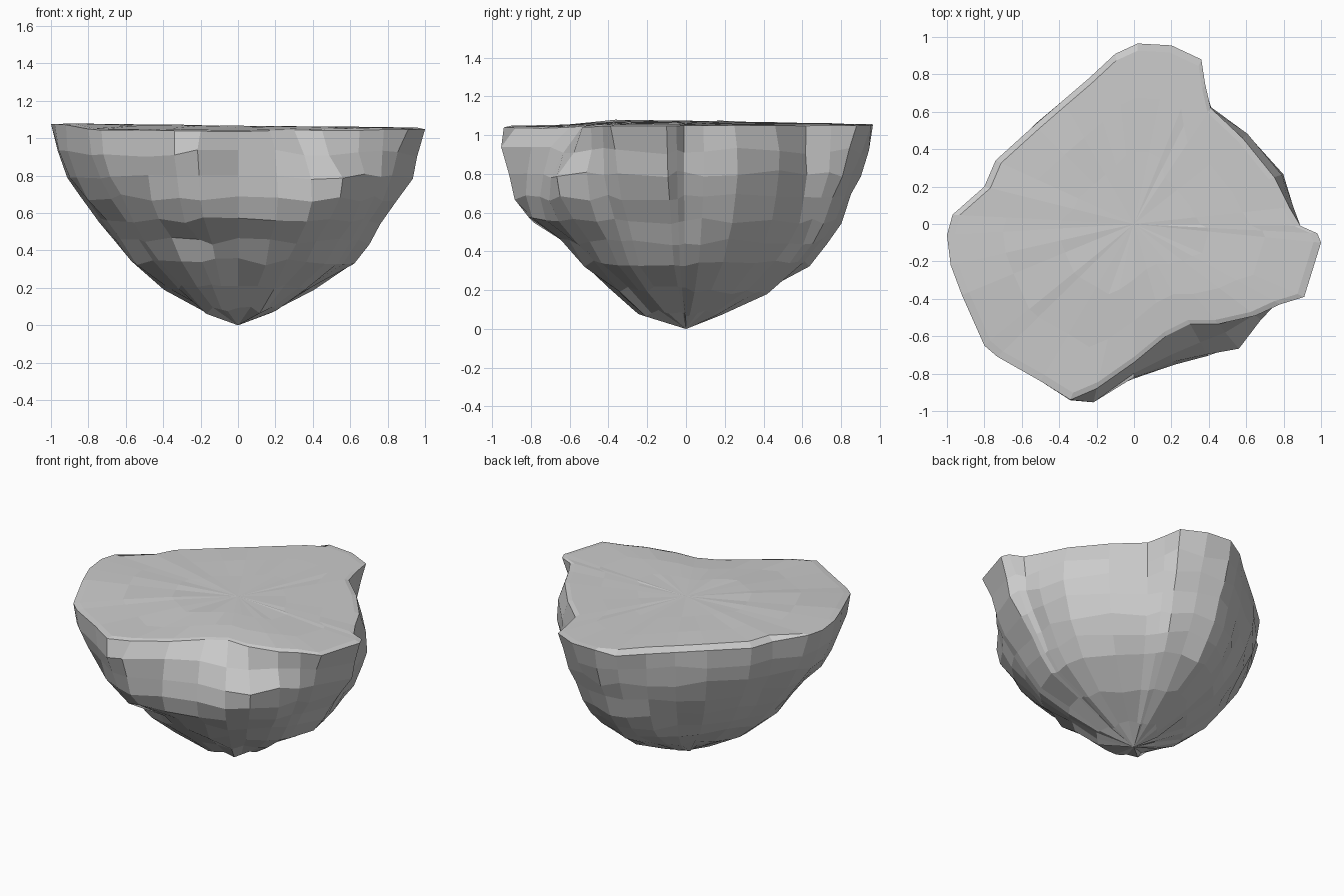
import bpy, bmesh, math, random
from mathutils import Vector

if "Cube" in bpy.data.objects:
    bpy.data.objects.remove(bpy.data.objects["Cube"])

random.seed(7)

# Outline of the flat top, counter-clockwise from the right
RIM = [(1, -.1), (.98, -.05), (.89, -.01), (.83, .09), (.75, .25), (.58, .46),
       (.41, .62), (.38, .75), (.36, .88), (.2, .955), (.02, .965), (-.1, .91),
       (-.24, .78), (-.38, .66), (-.53, .53), (-.74, .34), (-.8, .2), (-.97, .05),
       (-1, -.06), (-.98, -.22), (-.92, -.38), (-.8, -.65), (-.73, -.71),
       (-.5, -.84), (-.34, -.94), (-.2, -.88), (0, -.74), (.17, -.6), (.3, -.535),
       (.45, -.535), (.65, -.49), (.78, -.43), (.91, -.39)]

# Radius of the sides by compass angle at the upper heights
LEVELS = [.92, .8, .68, .56, .45]
SIDES = {
    -6: (.97, .94, .85, .77, .71),
    0: (.87, .86, .82, .75, .69),
    18: (.84, .84, .81, .76, .69),
    38: (.77, .77, .75, .71, .65),
    57: (.74, .75, .73, .7, .64),
    68: (.92, .88, .82, .77, .71),
    90: (.94, .9, .85, .8, .73),
    109: (.8, .78, .75, .71, .65),
    120: (.755, .735, .7, .65, .59),
    135: (.75, .74, .69, .64, .57),
    156: (.8, .77, .71, .65, .57),
    166: (.82, .79, .73, .67, .59),
    183: (.97, .92, .84, .75, .66),
    200: (.98, .93, .86, .76, .68),
    222: (1.01, .95, .87, .77, .68),
    240: (.97, .94, .9, .82, .69),
    254: (1.02, .96, .93, .86, .65),
    270: (.8, .82, .83, .8, .65),
    290: (.7, .76, .78, .74, .62),
    310: (.76, .85, .84, .76, .65),
    325: (.82, .85, .82, .76, .68),
    340: (.96, .91, .84, .76, .7),
}
# Underside heights with the share of the last radius, and extra towards the front
UNDER = [(.34, .88, -.02), (.2, .59, .03), (.08, .26, .14)]
# Local ledges and a gully: x, y, z, reach, push
BUMPS = [(.55, -.65, .76, .12, .02), (-.46, .6, .74, .1, .04),
         (-.23, -.7, .46, .13, -.07), (-.42, -.62, .5, .13, .04)]


def side_radius(angle, level):
    keys = sorted(SIDES)
    a = math.degrees(angle) % 360
    if a >= 354:
        a -= 360
    for lo, hi in zip(keys, keys[1:] + [354]):
        if lo <= a <= hi:
            t = (a - lo) / (hi - lo)
            end = SIDES[hi if hi in SIDES else keys[0]]
            return SIDES[lo][level] * (1 - t) + end[level] * t


def top_height(x, y):
    front_dip = .03 * max(0, min(1, (-y - .35) / .35))
    return 1.065 - .012 * x - .008 * y - front_dip + random.uniform(-.003, .003)


bm = bmesh.new()
rings = []

# Top surface: rings growing from the centre to the chamfered rim
top_centre = bm.verts.new((0, 0, top_height(0, 0)))
for s in (.4, .7, .96):
    rings.append([bm.verts.new((x * s, y * s, top_height(x * s, y * s))) for x, y in RIM])
rings.append([bm.verts.new((x, y, top_height(x, y) - (.035 if x < 0 < y - .1 else .004)))
              for x, y in RIM])

# Craggy sides tapering to the point
heights = LEVELS + [u[0] for u in UNDER]
for i, z in enumerate(heights):
    ring = []
    for x, y in RIM:
        a = math.atan2(y, x)
        r = side_radius(a, min(i, 4))
        if i > 4:
            _, share, extra = UNDER[i - 5]
            r *= share + extra * max(0, -math.sin(a))
        out = Vector((math.cos(a), math.sin(a), 0))
        p = out * r + Vector((0, 0, z))
        for bx, by, bz, reach, push in BUMPS:
            d = (p - Vector((bx, by, bz))).length
            p += out * push * math.exp(-(d / reach) ** 2)
        p += out * random.uniform(-.008, .006)
        p.z += random.uniform(-.02, .02)
        p.x = max(-1, min(1, p.x))
        ring.append(bm.verts.new(p))
    rings.append(ring)
tip = bm.verts.new((0, 0, 0))

n = len(RIM)
for k in range(n):
    j = (k + 1) % n
    bm.faces.new((top_centre, rings[0][k], rings[0][j]))
    for a, b in zip(rings, rings[1:]):
        bm.faces.new((a[k], b[k], b[j], a[j]))
    bm.faces.new((rings[-1][k], tip, rings[-1][j]))

bmesh.ops.recalc_face_normals(bm, faces=bm.faces)
mesh = bpy.data.meshes.new("floating_rock")
bm.to_mesh(mesh)
bm.free()
rock = bpy.data.objects.new("floating_rock", mesh)
bpy.context.collection.objects.link(rock)
